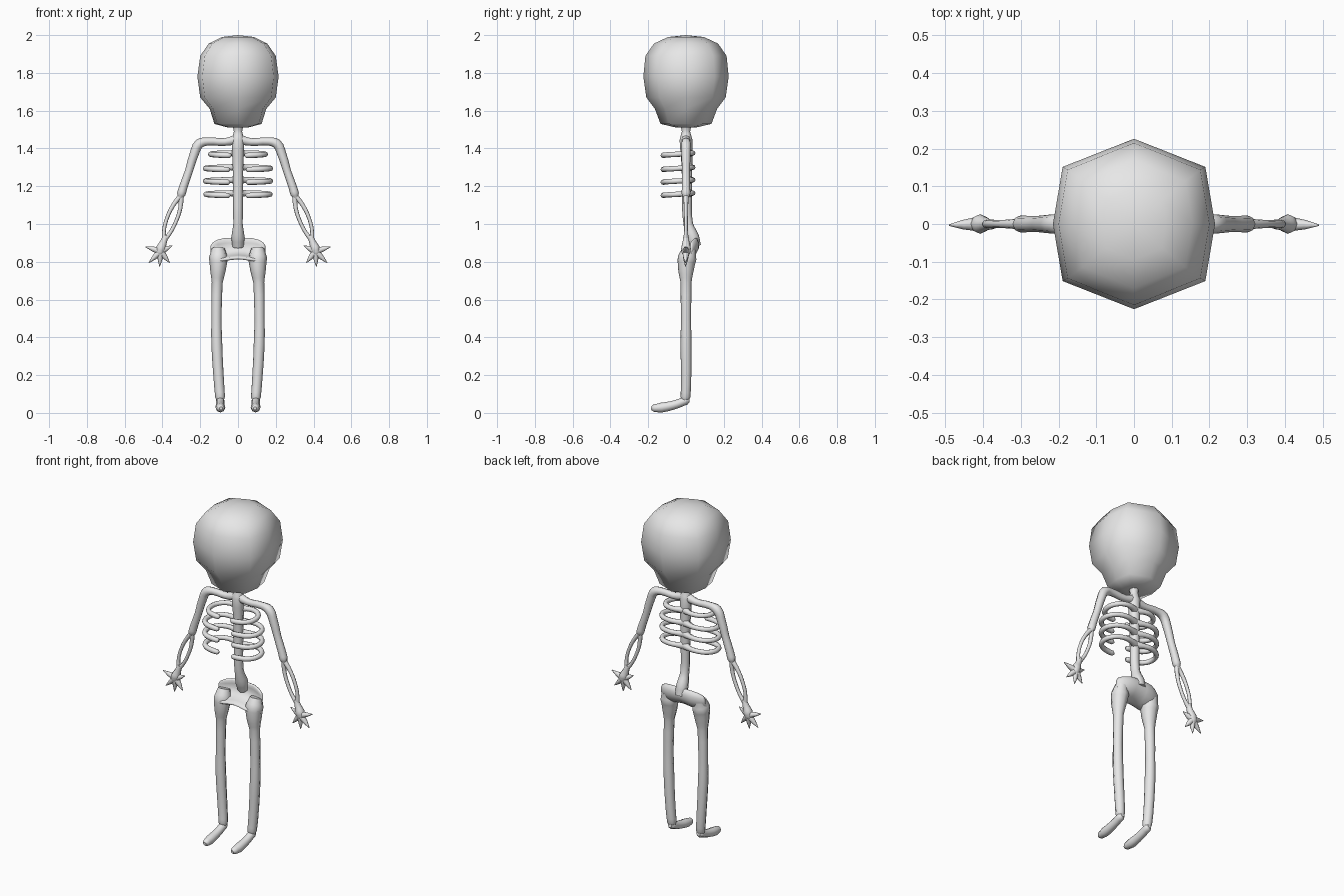
import bpy, bmesh, math
from mathutils import Vector

cube = bpy.data.objects.get("Cube")
if cube:
    bpy.data.objects.remove(cube, do_unlink=True)

GREY = (0.8, 0.8, 0.8, 1)
bone = bpy.data.materials.new("bone grey")
bone.use_nodes = True
bone.diffuse_color = GREY
bone.node_tree.nodes["Principled BSDF"].inputs["Base Color"].default_value = GREY


def add_mesh(name, bm):
    bmesh.ops.recalc_face_normals(bm, faces=bm.faces)
    for f in bm.faces:
        f.smooth = True
    me = bpy.data.meshes.new(name)
    bm.to_mesh(me)
    bm.free()
    me.materials.append(bone)
    ob = bpy.data.objects.new(name, me)
    bpy.context.collection.objects.link(ob)
    return ob


def tube(name, pts, side=1, steps=3):
    """Round bone through (x, y, z, radius) points, mirrored by side."""
    cu = bpy.data.curves.new(name, "CURVE")
    cu.dimensions = "3D"
    cu.bevel_depth = 1
    cu.bevel_resolution = 2
    cu.resolution_u = steps
    cu.use_fill_caps = True
    sp = cu.splines.new("BEZIER")
    sp.bezier_points.add(len(pts) - 1)
    for bp, (x, y, z, r) in zip(sp.bezier_points, pts):
        bp.co = (x * side, y, z)
        bp.radius = r
        bp.handle_left_type = bp.handle_right_type = "AUTO"
    ob = bpy.data.objects.new(name, cu)
    bpy.context.collection.objects.link(ob)
    bpy.context.view_layer.update()
    me = bpy.data.meshes.new_from_object(ob.evaluated_get(bpy.context.evaluated_depsgraph_get()))
    bpy.data.objects.remove(ob, do_unlink=True)
    bm = bmesh.new()
    bm.from_mesh(me)
    bpy.data.meshes.remove(me)
    return add_mesh(name, bm)


# Skull: stacked eight-sided rings (z, half width, half depth)
bm = bmesh.new()
section = [(0, -1), (.88, -.67), (1, 0), (.88, .67), (0, 1), (-.88, .67), (-1, 0), (-.88, -.67)]
skull = [(1.51, .05, .05), (1.53, .125, .135), (1.61, .15, .165), (1.67, .2, .21),
         (1.78, .215, .226), (1.89, .2, .215), (1.955, .155, .17), (1.99, .085, .095)]
rings = [[bm.verts.new((w * x, d * y, z)) for x, y in section] for z, w, d in skull]
for a, b in zip(rings, rings[1:]):
    for i in range(8):
        j = (i + 1) % 8
        bm.faces.new((a[i], a[j], b[j], b[i]))
bm.faces.new(rings[0])
crown = bm.verts.new((0, 0, 2))
for i in range(8):
    bm.faces.new((rings[-1][i], rings[-1][(i + 1) % 8], crown))
add_mesh("skull", bm)

# Spine
tube("spine", [(0, 0, 1.53, .03), (0, 0, 1.49, .022), (0, 0, 1.445, .034), (0, .005, 1.3, .028),
               (0, .005, 1.15, .026), (0, .012, 1.0, .025), (0, .035, .93, .035), (0, .05, .88, .03)])

# Pelvis: open bowl, columns from the middle to the hip as (y, z) from back rim to front lip
bm = bmesh.new()
columns = [(0, [(.045, .925), (.06, .88), (.025, .835), (-.04, .825)]),
           (.07, [(.055, .935), (.075, .87), (.03, .81), (-.055, .81)]),
           (.15, [(.015, .905), (.03, .865), (0, .82), (-.035, .80)])]
grid = []
for s, cols in ((-1, columns[:0:-1]), (1, columns)):
    for x, rows in cols:
        grid.append([bm.verts.new((s * x, y, z)) for y, z in rows])
for a, b in zip(grid, grid[1:]):
    for k in range(3):
        bm.faces.new((a[k], b[k], b[k + 1], a[k + 1]))
pelvis = add_mesh("pelvis", bm)
shell = pelvis.modifiers.new("thickness", "SOLIDIFY")
shell.thickness = .025
shell.offset = 0
pelvis.modifiers.new("rounding", "SUBSURF").levels = 1
pelvis.modifiers["rounding"].render_levels = 1

for side, word in ((1, "left"), (-1, "right")):
    # Collar bone and upper arm
    tube(word + "_collar_and_upper_arm",
         [(0, 0, 1.45, .026), (.07, 0, 1.434, .02), (.16, 0, 1.437, .021), (.205, 0, 1.425, .026),
          (.232, 0, 1.37, .024), (.26, 0, 1.28, .021), (.288, 0, 1.2, .022), (.3, 0, 1.16, .023),
          (.308, 0, 1.135, .012)], side)

    # Twin forearm bones
    for label, off in (("outer", .024), ("inner", -.024)):
        tube(word + "_" + label + "_forearm_bone",
             [(.3, 0, 1.155, .014), (.325 + off * .8, 0, 1.09 + off * .3, .011),
              (.353 + off, 0, 1.02 + off * .35, .01), (.375 + off * .7, 0, .96 + off * .2, .01),
              (.39, 0, .915, .013)], side)

    # Wrist, palm and pointed fingers
    tube(word + "_palm", [(.382, 0, .94, .013), (.394, 0, .905, .018), (.408, 0, .87, .026),
                          (.414, 0, .845, .022), (.417, 0, .828, .008)], side)
    tips = [(.49, .88), (.472, .795), (.415, .775), (.362, .795), (.348, .885)]
    for n, (x, z) in enumerate(tips):
        root, tip = Vector((.41, 0, .855)), Vector((x, -.003, z))
        mid = root.lerp(tip, .55)
        tube(f"{word}_finger_{n + 1}", [(*root, .02), (*mid, .0125), (*tip, .002)], side, 2)

    # Ribs, curling forward and open at the breast
    for n, (z, w) in enumerate([(1.375, .145), (1.3, .172), (1.233, .172), (1.163, .17)]):
        path = [(0, .01, 0, .024), (.25, .03, 0, .015), (.6, .033, 0, .014), (.9, .005, -.003, .014),
                (1, -.05, -.006, .014), (.84, -.1, -.009, .014), (.5, -.119, -.011, .015),
                (.3, -.12, -.012, .014), (.24, -.12, -.012, .006)]
        tube(f"{word}_rib_{n + 1}", [(w * x, y, z + dz, r) for x, y, dz, r in path], side)

    # Leg and foot
    tube(word + "_leg", [(.105, .02, .87, .035), (.104, .006, .82, .05), (.106, 0, .76, .042),
                         (.11, 0, .69, .029), (.114, 0, .5, .027), (.112, 0, .36, .029),
                         (.1, 0, .15, .027), (.095, -.003, .085, .026), (.094, -.005, .06, .018)], side)
    tube(word + "_foot", [(.094, .018, .068, .012), (.094, .004, .066, .022), (.094, -.05, .046, .023),
                          (.093, -.13, .028, .026), (.091, -.17, .025, .02), (.09, -.184, .024, .009)], side)
